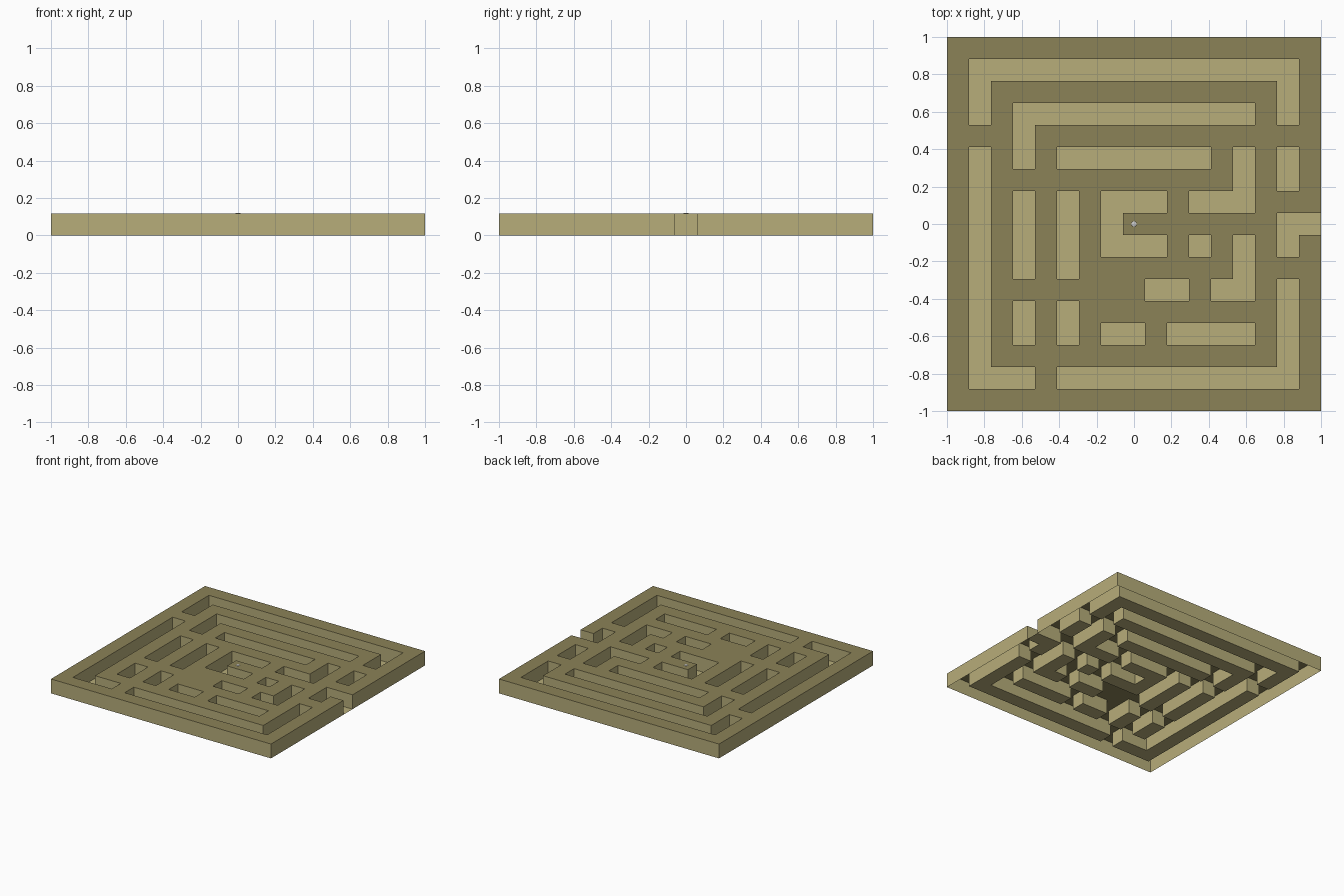
import bpy, bmesh
from math import radians

if "Cube" in bpy.data.objects:
    bpy.data.objects.remove(bpy.data.objects["Cube"])

N = 17
C = 2.0 / N          # one maze cell; also the block height

# Sunken channels as cell rectangles: x0, x1, y0, y1
outer_ring = [(1, 16, 15, 16), (1, 2, 13, 16), (15, 16, 13, 16), (1, 2, 1, 12),
              (1, 4, 1, 2), (5, 16, 1, 2), (15, 16, 1, 6), (15, 16, 10, 12),
              (15, 17, 8, 9), (15, 16, 7, 9)]
middle_ring = [(3, 14, 13, 14), (3, 4, 11, 14), (3, 4, 6, 10), (3, 4, 3, 5),
               (7, 9, 3, 4), (10, 14, 3, 4), (13, 14, 5, 8), (12, 14, 5, 6),
               (13, 14, 9, 12), (11, 14, 9, 10)]
inner_ring = [(5, 12, 11, 12), (5, 6, 6, 10), (5, 6, 3, 5), (9, 11, 5, 6),
              (7, 10, 9, 10), (7, 8, 7, 10), (7, 10, 7, 8), (11, 12, 7, 8)]

low = set()
for x0, x1, y0, y1 in outer_ring + middle_ring + inner_ring:
    low |= {(i, j) for i in range(x0, x1) for j in range(y0, y1)}
cells = [(i, j) for i in range(N) for j in range(N)]
high = set(cells) - low


def material(name, rgb):
    m = bpy.data.materials.new(name)
    m.diffuse_color = (*rgb, 1)
    m.use_nodes = True
    m.node_tree.nodes["Principled BSDF"].inputs["Base Color"].default_value = m.diffuse_color
    return m


def make(name, quads, mat):
    bm = bmesh.new()
    for q in quads:
        bm.faces.new([bm.verts.new((x * C - 1, y * C - 1, z * C)) for x, y, z in q])
    bmesh.ops.remove_doubles(bm, verts=bm.verts[:], dist=1e-4)
    # merge coplanar cells into large clean faces
    bmesh.ops.dissolve_limit(bm, angle_limit=radians(1), verts=bm.verts[:], edges=bm.edges[:])
    me = bpy.data.meshes.new(name)
    bm.to_mesh(me)
    bm.free()
    me.materials.append(mat)
    ob = bpy.data.objects.new(name, me)
    bpy.context.collection.objects.link(ob)
    return ob


def flat(i, j, z):
    return [(i, j, z), (i + 1, j, z), (i + 1, j + 1, z), (i, j + 1, z)]


def upright(a, b):
    return [(*a, 0), (*b, 0), (*b, 1), (*a, 1)]


sand = material("sand", (0.474, 0.418, 0.195))
olive = material("olive", (0.258, 0.223, 0.095))

# Raised top and sunken floors
make("maze_top", [flat(i, j, 1) for i, j in high], olive)
make("channel_floor", [flat(i, j, 0) for i, j in low], sand)

# Vertical sides wherever a raised cell meets a low or outside cell
sides = []
for i, j in high:
    edges = {(0, -1): ((i, j), (i + 1, j)), (1, 0): ((i + 1, j), (i + 1, j + 1)),
             (0, 1): ((i + 1, j + 1), (i, j + 1)), (-1, 0): ((i, j + 1), (i, j))}
    for (dx, dy), (a, b) in edges.items():
        if (i + dx, j + dy) not in high:
            sides.append(upright(a, b))
make("maze_sides", sides, sand)

# Tiny grey marker at the centre
bpy.ops.mesh.primitive_uv_sphere_add(segments=16, ring_count=8, radius=0.014, location=(0, 0, C))
marker = bpy.context.object
marker.name = "centre_marker"
marker.scale.z = 0.2
